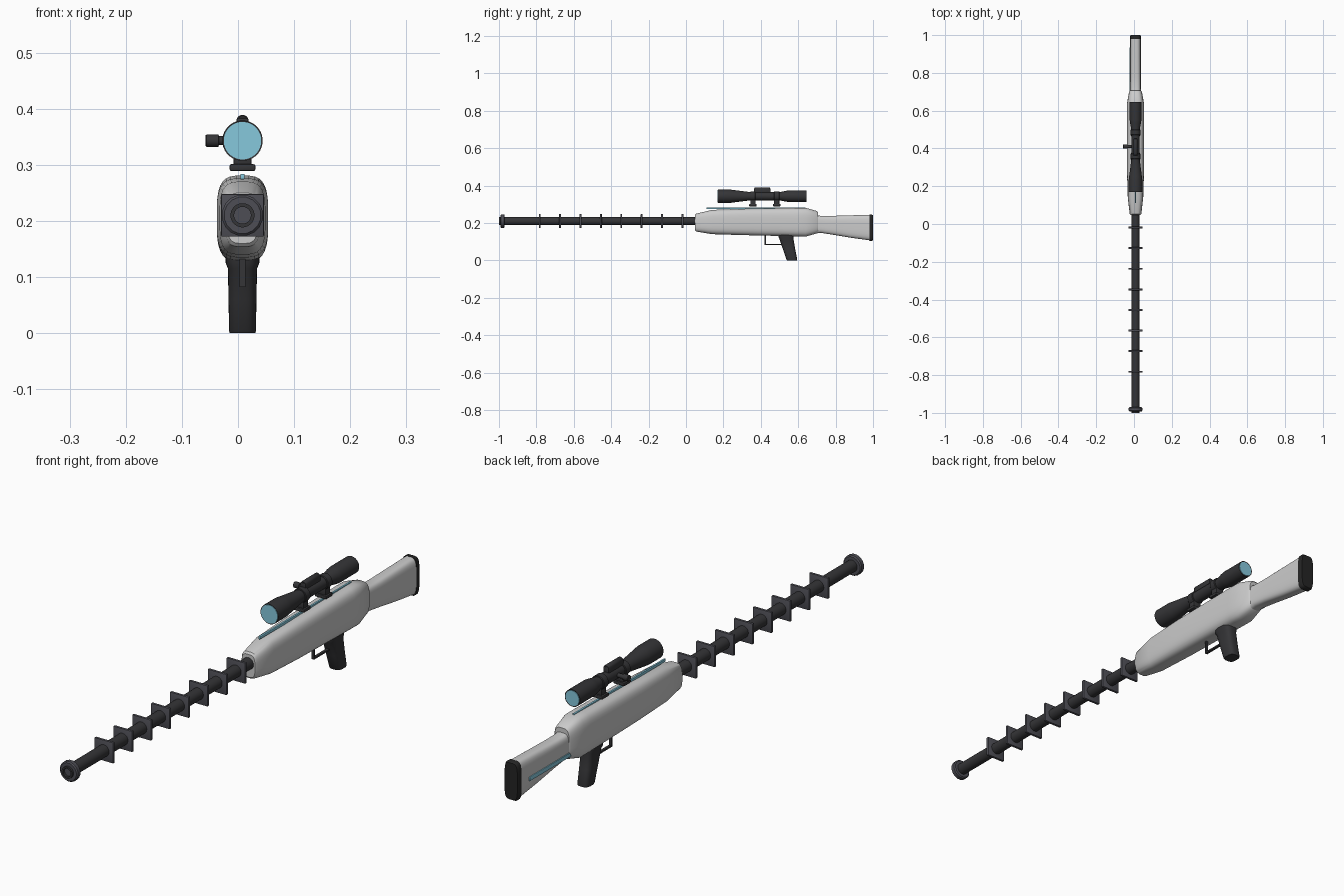
import bpy, bmesh, math
from mathutils import Vector

if "Cube" in bpy.data.objects:
    bpy.data.objects.remove(bpy.data.objects["Cube"])

CX = 0.008      # the main axis sits slightly off centre because of the side knob
BZ = 0.210      # barrel height
SZ = 0.343      # scope height


def mat(name, rgb):
    m = bpy.data.materials.new(name)
    m.diffuse_color = (*rgb, 1)
    m.use_nodes = True
    m.node_tree.nodes["Principled BSDF"].inputs["Base Color"].default_value = m.diffuse_color
    return m


LIGHT = mat("pale_shell", (0.62, 0.62, 0.65))
DARK = mat("dark_metal", (0.035, 0.035, 0.038))
PLATE = mat("plate_metal", (0.075, 0.075, 0.09))
BLACK = mat("rubber", (0.018, 0.018, 0.018))
BLUE = mat("blue_glass", (0.24, 0.58, 0.72))


def finish(name, bm, material, angle=35):
    bmesh.ops.recalc_face_normals(bm, faces=bm.faces)
    me = bpy.data.meshes.new(name)
    bm.to_mesh(me)
    bm.free()
    ob = bpy.data.objects.new(name, me)
    bpy.context.collection.objects.link(ob)
    me.materials.append(material)
    bpy.ops.object.select_all(action='DESELECT')
    ob.select_set(True)
    bpy.context.view_layer.objects.active = ob
    bpy.ops.object.shade_smooth_by_angle(angle=math.radians(angle))
    return ob


def skin(name, rings, material, angle=35):
    """Bridge closed rings of points and cap both ends."""
    bm = bmesh.new()
    vs = [[bm.verts.new(p) for p in r] for r in rings]
    n = len(vs[0])
    for a, b in zip(vs, vs[1:]):
        for i in range(n):
            j = (i + 1) % n
            bm.faces.new((a[i], a[j], b[j], b[i]))
    bm.faces.new(vs[0])
    bm.faces.new(vs[-1])
    return finish(name, bm, material, angle)


def oval(hw, hh, power, n=32):
    """Superellipse outline: power 2 is round, higher is boxier."""
    out = []
    for i in range(n):
        t = 2 * math.pi * (i + 0.5) / n
        c, s = math.cos(t), math.sin(t)
        out.append((hw * math.copysign(abs(c) ** (2 / power), c),
                    hh * math.copysign(abs(s) ** (2 / power), s)))
    return out


def loft_y(name, sections, power, material, angle=35):
    """Sections are (y, z bottom, z top, half width)."""
    rings = [[Vector((CX + u, y, (a + b) / 2 + v)) for u, v in oval(w, (b - a) / 2, power)]
             for y, a, b, w in sections]
    return skin(name, rings, material, angle)


def lathe(name, profile, z, material, n=32, axis='Y', origin=(CX, 0)):
    """Profile is (position along axis, radius); origin is (x, y)."""
    rings = []
    for p, r in profile:
        ring = []
        for i in range(n):
            t = 2 * math.pi * (i + 0.5) / n
            u, v = r * math.cos(t), r * math.sin(t)
            ring.append(Vector((origin[0] + u, p, z + v)) if axis == 'Y'
                        else Vector((p, origin[1] + u, z + v)))
        rings.append(ring)
    return skin(name, rings, material)


def box(name, lo, hi, material, bevel=0.0):
    bm = bmesh.new()
    bmesh.ops.create_cube(bm, size=1)
    for v in bm.verts:
        v.co = Vector([(a + b) / 2 + c * (b - a) for a, b, c in zip(lo, hi, v.co)])
    if bevel:
        bmesh.ops.bevel(bm, geom=bm.edges[:], offset=bevel, segments=2, affect='EDGES', profile=0.5)
    return finish(name, bm, material)


# barrel with hollow bore, muzzle ring and square cooling plates
lathe("barrel", [(-0.96, 0.015), (-1.0, 0.015), (-1.0, 0.0215), (0.08, 0.0215)], BZ, DARK)
lathe("muzzle_ring", [(-0.992, 0.033), (-0.988, 0.037), (-0.974, 0.037), (-0.97, 0.033)],
      BZ, PLATE, n=16)
for i in range(8):
    y = -0.782 + 0.109 * i
    box(f"cooling_plate_{i + 1}", (CX - 0.038, y - 0.005, BZ - 0.038),
        (CX + 0.038, y + 0.005, BZ + 0.038), PLATE, 0.002)

# main body shell
loft_y("body", [(0.048, 0.160, 0.243, 0.027), (0.054, 0.154, 0.250, 0.031),
                (0.14, 0.140, 0.270, 0.041), (0.30, 0.135, 0.276, 0.046),
                (0.60, 0.128, 0.281, 0.046), (0.64, 0.127, 0.281, 0.045),
                (0.70, 0.144, 0.264, 0.034), (0.706, 0.150, 0.258, 0.030)], 3.4, LIGHT)

# shoulder stock and butt pad
loft_y("stock", [(0.68, 0.142, 0.246, 0.029), (0.72, 0.147, 0.238, 0.028),
                 (0.78, 0.138, 0.238, 0.028), (0.88, 0.121, 0.241, 0.028),
                 (0.982, 0.107, 0.244, 0.028)], 3.6, LIGHT)
loft_y("butt_pad", [(0.980, 0.104, 0.245, 0.029), (0.994, 0.104, 0.245, 0.029),
                    (1.0, 0.108, 0.241, 0.026)], 4.5, BLACK)

# blue accent strips on the top of the body and the left of the stock
box("top_strip", (CX - 0.0035, 0.11, 0.274), (CX + 0.0035, 0.64, 0.284), BLUE, 0.001)
box("stock_strip", (CX - 0.031, 0.69, 0.158), (CX - 0.024, 0.935, 0.173), BLUE, 0.001)

# raked pistol grip
skin("grip", [[Vector((CX + u, y + v, z)) for u, v in oval(w, d, 3)]
              for z, y, w, d in [(0.0, 0.567, 0.023, 0.027), (0.004, 0.566, 0.024, 0.029),
                                 (0.06, 0.551, 0.025, 0.033), (0.115, 0.537, 0.026, 0.038),
                                 (0.125, 0.535, 0.030, 0.041), (0.145, 0.533, 0.030, 0.041)]],
     DARK)

# trigger guard and trigger
box("guard_front", (CX - 0.005, 0.421, 0.082), (CX + 0.005, 0.427, 0.140), DARK)
box("guard_bottom", (CX - 0.005, 0.421, 0.082), (CX + 0.005, 0.525, 0.088), DARK)

# scope tube, bells and lenses
lathe("scope_tube", [(0.172, 0.033), (0.17, 0.036), (0.235, 0.036), (0.25, 0.034),
                     (0.345, 0.022), (0.50, 0.022), (0.535, 0.029), (0.55, 0.031),
                     (0.645, 0.031), (0.643, 0.028)], SZ, DARK)
lathe("front_lens", [(0.1695, 0.0335), (0.176, 0.0335)], SZ, BLUE)
lathe("rear_lens", [(0.640, 0.0275), (0.6455, 0.0275)], SZ, BLUE)

# scope clamps: ring, neck and foot
for i, y in enumerate((0.358, 0.485)):
    lathe(f"clamp_ring_{i + 1}", [(y - 0.014, 0.024), (y - 0.012, 0.026),
                                  (y + 0.012, 0.026), (y + 0.014, 0.024)], SZ, DARK)
    box(f"clamp_neck_{i + 1}", (CX - 0.016, y - 0.014, 0.297),
        (CX + 0.016, y + 0.014, 0.325), DARK, 0.002)
    box(f"clamp_foot_{i + 1}", (CX - 0.023, y - 0.020, 0.289),
        (CX + 0.023, y + 0.020, 0.301), DARK, 0.003)

# scope top housing and adjustment knobs
box("top_housing", (CX - 0.011, 0.363, 0.355), (CX + 0.011, 0.452, 0.384), DARK, 0.004)
lathe("top_roller", [(0.365, 0.009), (0.368, 0.011), (0.447, 0.011), (0.450, 0.009)],
      0.378, DARK, n=20)
lathe("side_knob", [(-0.058, 0.0095), (-0.056, 0.011), (-0.035, 0.011), (-0.034, 0.008),
                    (0.0, 0.008)], SZ, DARK, n=24, axis='X', origin=(CX, 0.41))
